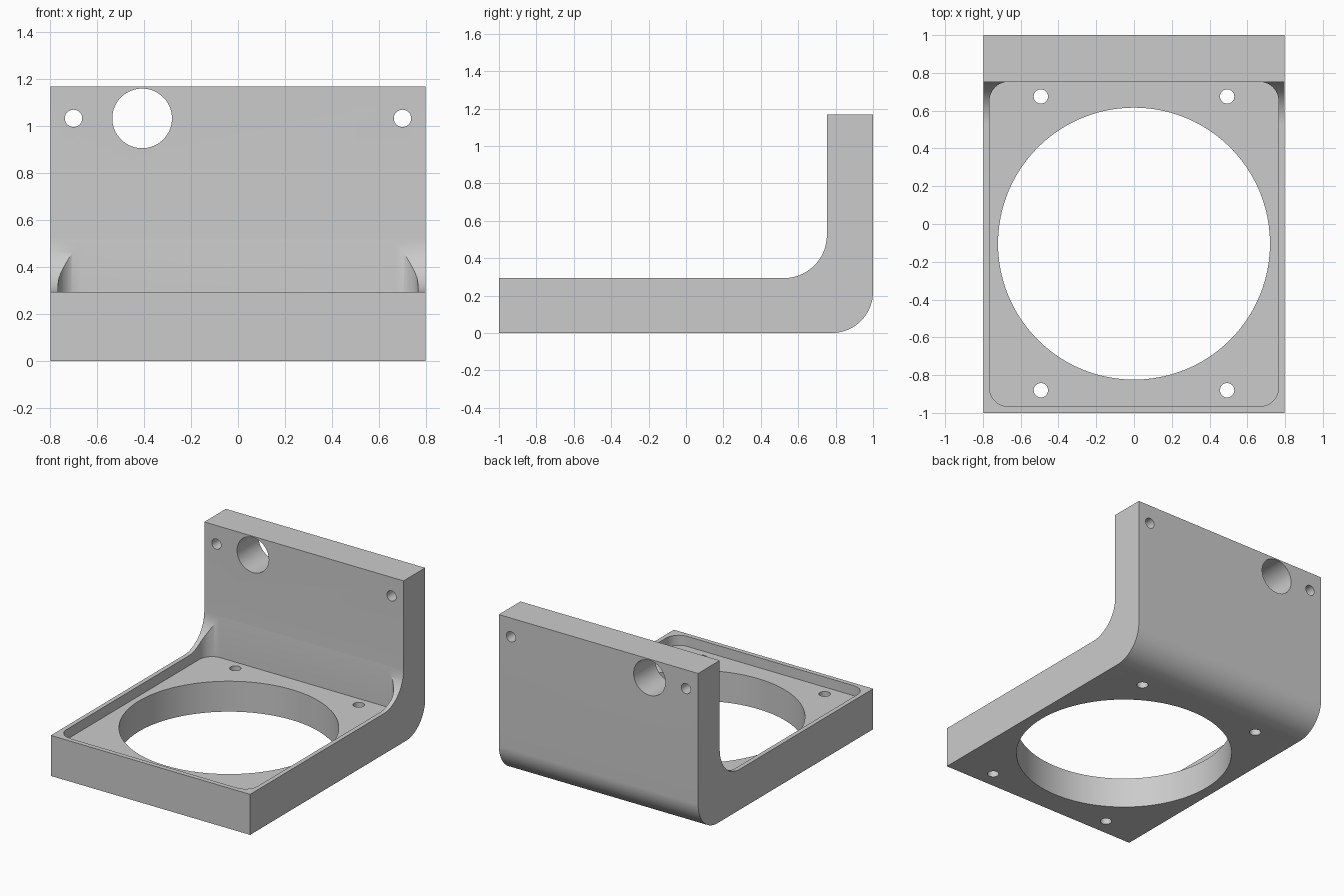
import bpy, bmesh, math

if "Cube" in bpy.data.objects:
    bpy.data.objects.remove(bpy.data.objects["Cube"])

W, WALL_Y, FLOOR, BASE, TOP = 0.797, 0.753, 0.22, 0.293, 1.167

grey = bpy.data.materials.new("light grey")
grey.diffuse_color = (0.6, 0.6, 0.6, 1)
grey.use_nodes = True
grey.node_tree.nodes["Principled BSDF"].inputs["Base Color"].default_value = grey.diffuse_color


def arc(cx, cy, r, a0, a1, n=16):
    """Points on an arc, angles in degrees."""
    angles = [math.radians(a0 + (a1 - a0) * i / n) for i in range(n + 1)]
    return [(cx + r * math.cos(a), cy + r * math.sin(a)) for a in angles]


def prism(name, points, depth):
    """Extrude a closed outline of 3D points along a depth vector."""
    bm = bmesh.new()
    face = bm.faces.new([bm.verts.new(p) for p in points])
    new = bmesh.ops.extrude_face_region(bm, geom=[face])["geom"]
    bmesh.ops.translate(bm, vec=depth,
                        verts=[v for v in new if isinstance(v, bmesh.types.BMVert)])
    bmesh.ops.recalc_face_normals(bm, faces=bm.faces)
    mesh = bpy.data.meshes.new(name)
    bm.to_mesh(mesh)
    bm.free()
    mesh.materials.append(grey)
    obj = bpy.data.objects.new(name, mesh)
    bpy.context.collection.objects.link(obj)
    return obj


def floor_hole(name, x, y, r, n):
    pts = arc(x, y, r, 0, 360, n)[:-1]
    return prism(name, [(px, py, -0.1) for px, py in pts], (0, 0, 0.6))


def wall_hole(name, x, z, r, n):
    pts = arc(x, z, r, 0, 360, n)[:-1]
    return prism(name, [(px, 0.6, pz) for px, pz in pts], (0, 0.6, 0))


# L-shaped bracket with rounded inner and outer bends
ri, ro = 0.23, 0.22
profile = ([(-1, 0)] + arc(1 - ro, ro, ro, -90, 0, 24) + [(1, TOP), (WALL_Y, TOP)]
           + arc(WALL_Y - ri, BASE + ri, ri, 0, -90, 24) + [(-1, BASE)])
bracket = prism("bracket", [(-W, y, z) for y, z in profile], (2 * W, 0, 0))

# Shallow rounded pocket, running up through the inner bend
px, y0, y1, r = 0.765, -0.966, WALL_Y - 0.0005, 0.1
outline = (arc(px - r, y1 - r, r, 0, 90) + arc(r - px, y1 - r, r, 90, 180)
           + arc(r - px, y0 + r, r, 180, 270) + arc(px - r, y0 + r, r, 270, 360))
cutters = [prism("pocket_cutter", [(x, y, FLOOR) for x, y in outline], (0, 0, 0.4))]

# Large opening and four screw holes in the floor
cutters.append(floor_hole("opening_cutter", 0, -0.104, 0.72, 96))
for x in (-0.493, 0.493):
    for y in (-0.88, 0.675):
        cutters.append(floor_hole("floor_screw_cutter", x, y, 0.038, 32))

# Cable hole and two screw holes in the upright wall
cutters.append(wall_hole("cable_hole_cutter", -0.408, 1.032, 0.127, 64))
for x in (-0.7, 0.7):
    cutters.append(wall_hole("wall_screw_cutter", x, 1.032, 0.037, 32))

# Apply the cuts, then remove the cutters
bpy.context.view_layer.objects.active = bracket
bracket.select_set(True)
for cutter in cutters:
    cutter.hide_render = True
    mod = bracket.modifiers.new("cut", 'BOOLEAN')
    mod.operation, mod.solver, mod.object = 'DIFFERENCE', 'EXACT', cutter
    bpy.ops.object.modifier_apply(modifier=mod.name)
    bpy.data.objects.remove(cutter)

bpy.ops.object.shade_smooth_by_angle(angle=math.radians(30))
